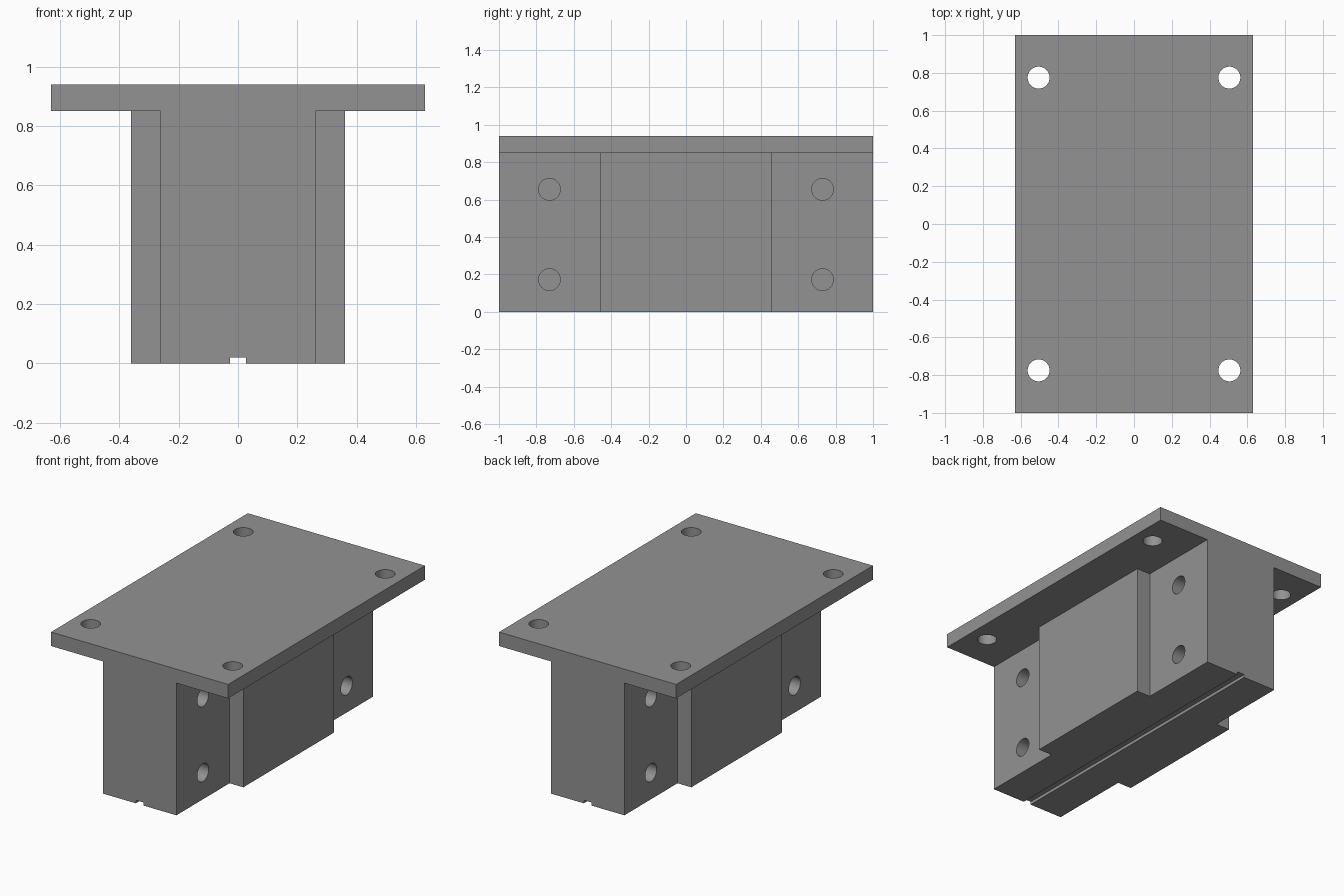
import bpy, bmesh, math
from mathutils import Matrix

if "Cube" in bpy.data.objects:
    bpy.data.objects.remove(bpy.data.objects["Cube"])

grey = bpy.data.materials.new("mid_grey")
grey.diffuse_color = (0.29, 0.29, 0.29, 1)
grey.use_nodes = True
grey.node_tree.nodes["Principled BSDF"].inputs["Base Color"].default_value = grey.diffuse_color


def make_object(name, bm, helper=False):
    bmesh.ops.recalc_face_normals(bm, faces=bm.faces)
    mesh = bpy.data.meshes.new(name)
    bm.to_mesh(mesh)
    bm.free()
    mesh.materials.append(grey)
    obj = bpy.data.objects.new(name, mesh)
    bpy.context.collection.objects.link(obj)
    if helper:
        obj.hide_render = True
        obj.hide_viewport = True
    return obj


def prism(points, direction):
    """Closed polygon extruded along a direction."""
    bm = bmesh.new()
    face = bm.faces.new([bm.verts.new(p) for p in points])
    ext = bmesh.ops.extrude_face_region(bm, geom=[face])
    verts = [v for v in ext["geom"] if isinstance(v, bmesh.types.BMVert)]
    bmesh.ops.translate(bm, verts=verts, vec=direction)
    return bm


def add_cylinder(bm, centre, radius, depth, axis):
    m = Matrix.Translation(centre)
    if axis == "X":
        m = m @ Matrix.Rotation(math.pi / 2, 4, "Y")
    bmesh.ops.create_cone(bm, cap_ends=True, segments=48, radius1=radius,
                          radius2=radius, depth=depth, matrix=m)


def boolean(target, tool, operation):
    mod = target.modifiers.new(tool.name, "BOOLEAN")
    mod.operation = operation
    mod.solver = "EXACT"
    mod.object = tool


# T-shaped section with a shallow groove along the underside
half = [(0.027, 0.02), (0.027, 0), (0.262, 0), (0.262, 0.85), (0.63, 0.85), (0.63, 0.94)]
section = half + [(-x, z) for x, z in reversed(half)]
block = make_object("mounting_block", prism([(x, -1, z) for x, z in section], (0, 2, 0)))

# Raised pads on both sides of the stem
for side, name in ((1, "right_pad"), (-1, "left_pad")):
    xs = (side * 0.2, side * 0.36)
    pad = make_object(name, prism([(xs[0], -0.46, 0), (xs[1], -0.46, 0),
                                   (xs[1], 0.46, 0), (xs[0], 0.46, 0)], (0, 0, 0.87)), True)
    boolean(block, pad, "UNION")

# Through holes in the top plate and blind holes in the stem sides
holes = bmesh.new()
for sx in (-1, 1):
    for sy in (-1, 1):
        add_cylinder(holes, (sx * 0.505, sy * 0.775, 0.9), 0.058, 0.3, "Z")
        for z in (0.172, 0.655):
            add_cylinder(holes, (sx * 0.262, sy * 0.73, z), 0.058, 0.4, "X")
cutter = make_object("hole_cutter", holes, True)
boolean(block, cutter, "DIFFERENCE")

# Smooth hole walls, sharp edges elsewhere
bpy.context.view_layer.objects.active = block
block.select_set(True)
for mod in list(block.modifiers):
    bpy.ops.object.modifier_apply(modifier=mod.name)
bpy.ops.object.shade_smooth_by_angle(angle=math.radians(30))
for obj in list(bpy.data.objects):
    if obj is not block and obj != block:
        bpy.data.objects.remove(obj, do_unlink=True)
